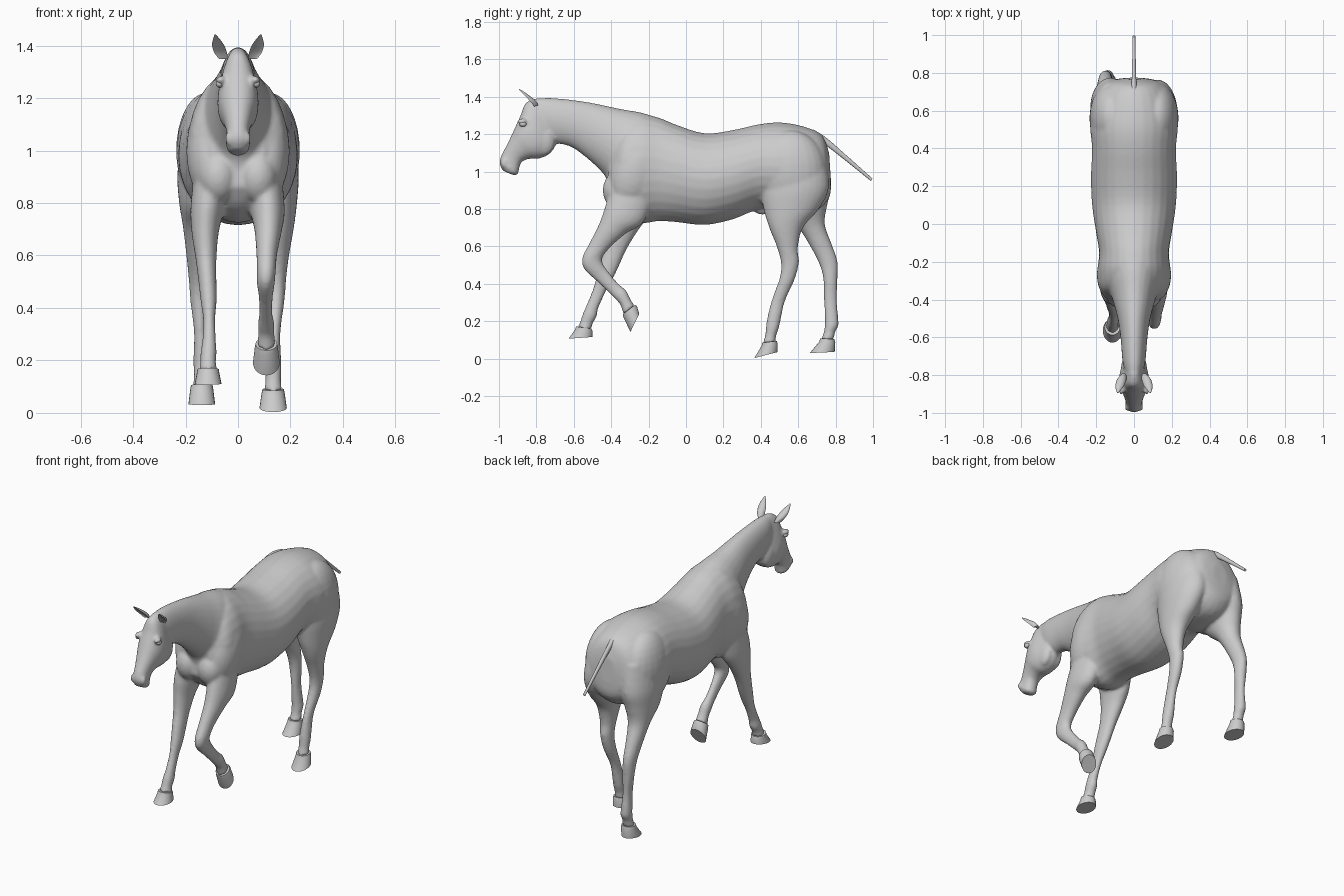
import bpy, bmesh, math
from mathutils import Vector, Matrix

coat = bpy.data.materials.new("grey_coat")
coat.diffuse_color = (0.6, 0.6, 0.6, 1)


def spline(rows, t):
    """Catmull-Rom interpolation through rows of numbers."""
    i = min(int(t), len(rows) - 2)
    f = t - i
    p = [rows[max(0, min(len(rows) - 1, k))] for k in (i - 1, i, i + 1, i + 2)]
    return [0.5 * (2 * b + (c - a) * f + (2 * a - 5 * b + 4 * c - d) * f * f
                   + (3 * b - a - 3 * c + d) * f ** 3) for a, b, c, d in zip(*p)]


def loft(bm, rows, steps=4, sides=28, power=1.0, cup=1.0):
    """Each row: front edge (y, z), rear edge (y, z), centre x, half width."""
    rings = []
    for s in range((len(rows) - 1) * steps + 1):
        y1, z1, y2, z2, x, w = spline(rows, s / steps)
        mid = Vector((x, (y1 + y2) / 2, (z1 + z2) / 2))
        half = Vector((0, (y1 - y2) / 2, (z1 - z2) / 2))
        ring = []
        for k in range(sides):
            a = math.tau * k / sides
            c, n = math.cos(a), math.sin(a)
            c = math.copysign(abs(c) ** power, c) * (cup if c > 0 else 1)
            n = math.copysign(abs(n) ** power, n)
            ring.append(bm.verts.new(mid + half * c + Vector((w * n, 0, 0))))
        rings.append(ring)
    for r, q in zip(rings, rings[1:]):
        for k in range(sides):
            j = (k + 1) % sides
            bm.faces.new((r[k], r[j], q[j], q[k]))
    bm.faces.new(rings[0][::-1])
    bm.faces.new(rings[-1])


def blob(bm, centre, radii, tilt=0):
    m = (Matrix.Translation(centre) @ Matrix.Rotation(tilt, 4, 'X')
         @ Matrix.Diagonal((*radii, 1)))
    bmesh.ops.create_uvsphere(bm, u_segments=24, v_segments=16, radius=1, matrix=m)


def finish(name, bm, angle=40):
    bmesh.ops.recalc_face_normals(bm, faces=bm.faces)
    me = bpy.data.meshes.new(name)
    bm.to_mesh(me)
    bm.free()
    me.materials.append(coat)
    ob = bpy.data.objects.new(name, me)
    bpy.context.collection.objects.link(ob)
    bpy.ops.object.select_all(action='DESELECT')
    ob.select_set(True)
    bpy.context.view_layer.objects.active = ob
    bpy.ops.object.shade_smooth_by_angle(angle=math.radians(angle))
    return ob


body = bmesh.new()

# Trunk, rump to chest (top edge, bottom edge)
loft(body, [
    (.765, 1.10, .775, .95, 0, .05), (.73, 1.19, .765, .86, 0, .14),
    (.65, 1.235, .69, .79, 0, .20), (.52, 1.262, .54, .78, 0, .232),
    (.40, 1.255, .40, .80, 0, .222), (.25, 1.222, .25, .745, 0, .228),
    (.10, 1.205, .10, .715, 0, .222), (-.05, 1.25, -.05, .73, 0, .20),
    (-.15, 1.29, -.15, .735, 0, .185), (-.25, 1.305, -.25, .725, 0, .192),
    (-.34, 1.25, -.36, .78, 0, .175), (-.41, 1.10, -.42, .86, 0, .10)])

# Neck, withers to poll (crest, throat)
loft(body, [
    (0, 1.22, -.20, .85, 0, .12), (-.20, 1.305, -.39, .90, 0, .145),
    (-.35, 1.335, -.435, .98, 0, .115), (-.50, 1.367, -.515, 1.06, 0, .085),
    (-.62, 1.385, -.61, 1.13, 0, .07), (-.74, 1.395, -.69, 1.15, 0, .062),
    (-.81, 1.388, -.74, 1.15, 0, .05)])

# Head, poll to muzzle (face, jaw)
loft(body, [
    (-.79, 1.395, -.70, 1.24, 0, .04), (-.855, 1.37, -.695, 1.15, 0, .06),
    (-.885, 1.30, -.73, 1.095, 0, .077), (-.91, 1.245, -.785, 1.07, 0, .075),
    (-.935, 1.19, -.84, 1.068, 0, .060), (-.965, 1.13, -.88, 1.05, 0, .047),
    (-.988, 1.085, -.893, 1.01, 0, .043), (-.997, 1.045, -.90, .985, 0, .045),
    (-.98, 1.005, -.92, .98, 0, .028)], power=.9)

# Hind leg, forward (front edge, rear edge)
loft(body, [
    (.44, 1.05, .74, 1.08, .11, .10), (.40, .92, .765, .92, .125, .106),
    (.415, .80, .71, .80, .14, .085), (.445, .70, .625, .70, .15, .062),
    (.485, .60, .598, .59, .15, .044), (.508, .51, .604, .515, .148, .036),
    (.50, .43, .58, .42, .144, .033), (.457, .31, .53, .31, .137, .025),
    (.435, .22, .507, .21, .134, .030), (.428, .17, .497, .165, .134, .032),
    (.422, .12, .482, .12, .134, .030), (.41, .08, .48, .09, .134, .036)])

# Hind leg, rear
loft(body, [
    (.46, 1.05, .75, 1.08, -.11, .10), (.45, .92, .775, .92, -.125, .106),
    (.50, .79, .755, .82, -.14, .085), (.60, .70, .742, .72, -.15, .060),
    (.67, .59, .78, .61, -.153, .044), (.715, .50, .81, .52, -.152, .036),
    (.735, .42, .81, .42, -.148, .033), (.738, .31, .807, .31, -.143, .025),
    (.742, .22, .815, .21, -.14, .030), (.742, .18, .815, .175, -.138, .032),
    (.735, .135, .797, .14, -.138, .030), (.72, .10, .79, .10, -.138, .036)])

# Front leg, planted
loft(body, [
    (-.38, .98, -.15, .95, -.10, .06), (-.42, .82, -.20, .77, -.115, .065),
    (-.425, .70, -.26, .68, -.125, .052), (-.435, .60, -.32, .58, -.122, .040),
    (-.46, .51, -.365, .48, -.116, .034), (-.478, .44, -.395, .42, -.112, .031),
    (-.50, .365, -.435, .345, -.11, .023), (-.535, .28, -.47, .265, -.11, .026),
    (-.552, .24, -.478, .225, -.112, .031), (-.565, .20, -.50, .185, -.114, .030),
    (-.58, .165, -.505, .155, -.114, .036)])

# Front leg, raised
loft(body, [
    (-.38, .98, -.15, .95, .10, .06), (-.43, .82, -.22, .74, .113, .065),
    (-.465, .72, -.32, .67, .115, .052), (-.515, .62, -.40, .60, .110, .040),
    (-.555, .54, -.445, .545, .108, .036), (-.545, .48, -.445, .51, .106, .034),
    (-.475, .412, -.415, .465, .106, .026), (-.41, .35, -.36, .40, .106, .025),
    (-.375, .315, -.32, .365, .107, .031), (-.35, .285, -.295, .315, .108, .031),
    (-.335, .235, -.275, .285, .108, .036)])

# Paired muscles, cheeks, brows and nostril rims
for s in (-1, 1):
    blob(body, (s * .105, -.27, 1.0), (.092, .13, .20), -.35)
    blob(body, (s * .075, -.365, .90), (.075, .08, .10))
    blob(body, (s * .12, .56, 1.0), (.116, .19, .22))
    blob(body, (s * .035, -.765, 1.165), (.034, .065, .08))
    blob(body, (s * .066, -.877, 1.268), (.018, .026, .018))
    blob(body, (s * .034, -.972, 1.045), (.015, .018, .026))
blob(body, (0, .41, .80), (.03, .05, .03))

horse = finish("body", body, 80)
remesh = horse.modifiers.new("fuse", 'REMESH')
remesh.mode = 'VOXEL'
remesh.voxel_size = .009
remesh.use_smooth_shade = True
soft = horse.modifiers.new("soften", 'SMOOTH')
soft.factor, soft.iterations = .5, 6

# Hooves: coronet row, rim row, sole row
hooves = {
    "hoof_hind_right": [(.408, .085, .485, .095, .134, .041),
                        (.405, .070, .490, .080, .134, .044),
                        (.365, .003, .488, .035, .134, .052)],
    "hoof_hind_left": [(.718, .108, .793, .105, -.138, .041),
                       (.712, .090, .798, .088, -.138, .044),
                       (.662, .030, .795, .036, -.138, .051)],
    "hoof_front_left": [(-.588, .172, -.505, .160, -.114, .041),
                        (-.593, .155, -.500, .147, -.114, .043),
                        (-.628, .107, -.500, .116, -.114, .051)],
    "hoof_front_right": [(-.338, .238, -.272, .288, .108, .041),
                         (-.334, .220, -.262, .280, .108, .044),
                         (-.297, .143, -.250, .240, .108, .051)]}
for name, rows in hooves.items():
    bm = bmesh.new()
    loft(bm, rows, steps=1, sides=24)
    finish(name, bm)

# Ears, cupped towards the front
for s, side in ((1, "right"), (-1, "left")):
    bm = bmesh.new()
    loft(bm, [(-.835, 1.34, -.79, 1.355, s * .055, .016),
              (-.855, 1.365, -.805, 1.38, s * .066, .024),
              (-.875, 1.395, -.84, 1.408, s * .076, .023),
              (-.89, 1.42, -.868, 1.428, s * .082, .013),
              (-.897, 1.441, -.893, 1.443, s * .087, .002)], sides=16, cup=-.25)
    finish("ear_" + side, bm, 50)
    # Eye
    bm = bmesh.new()
    blob(bm, (s * .070, -.872, 1.254), (.014, .019, .014))
    finish("eye_" + side, bm)

# Tail dock
bm = bmesh.new()
loft(bm, [(.68, 1.225, .66, 1.17, 0, .026), (.745, 1.185, .725, 1.155, 0, .014),
          (.86, 1.085, .845, 1.065, 0, .010), (.998, .962, .988, .950, 0, .007)],
     sides=14)
finish("tail", bm)
